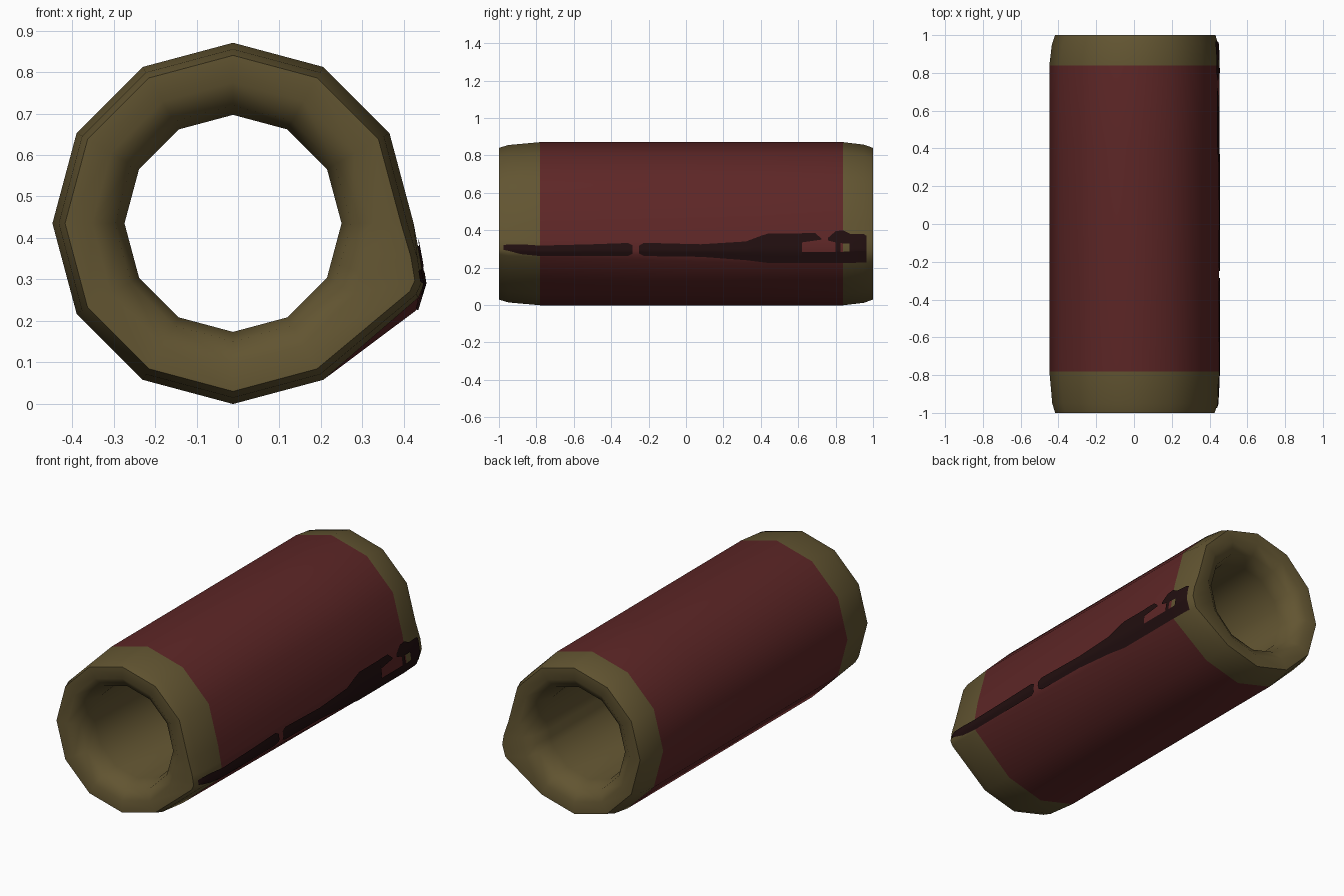
import bpy, bmesh, math

if "Cube" in bpy.data.objects:
    bpy.data.objects.remove(bpy.data.objects["Cube"])

CX, CZ, R = -0.012, 0.435, 0.436
R_IN = 0.262


def material(name, rgb):
    m = bpy.data.materials.new(name)
    m.diffuse_color = (*rgb, 1)
    m.use_nodes = True
    m.node_tree.nodes["Principled BSDF"].inputs["Base Color"].default_value = m.diffuse_color
    return m


olive = material("olive", (0.122, 0.090, 0.031))
red = material("dark red", (0.110, 0.0195, 0.0195))
dark = material("near black red", (0.0150, 0.0045, 0.0048))


def lerp(a, b, t):
    return a + (b - a) * t


# Outer rows: y, scale of the round part, scale of the ridge
ROWS = [(-1.0, 0.93, 0.95), (-0.95, 0.965, 0.985), (-0.78, 1, 1), (0.4, 1, 1),
        (0.84, 1, 1), (0.95, 0.97, 0.99), (1.0, 0.93, 0.96)]


def section(row):
    """Twelve-sided outline whose lower right corner is pulled into a ridge."""
    y, s, sr = row
    t = min(1, max(0, (y + 1) / 1.4))
    ridge = [(0.44, 0.35), (0.45, 0.29), (lerp(0.437, 0.43, t), lerp(0.262, 0.225, t))]
    pts = []
    for k in range(12):
        if k == 11:
            pts += [(CX + (x - CX) * sr, CZ + (z - CZ) * sr) for x, z in reversed(ridge)]
        else:
            a = math.radians(30 * k)
            pts.append((CX + R * s * math.cos(a), CZ + R * s * math.sin(a)))
    return pts


def inner(r):
    """Round bore outline with two extra points to match the ridge columns."""
    pts = [(CX + r * math.cos(math.radians(30 * k)), CZ + r * math.sin(math.radians(30 * k)))
           for k in range(12)]
    a, b = pts[11], pts[0]
    return pts + [(lerp(a[0], b[0], t), lerp(a[1], b[1], t)) for t in (0.3, 0.6)]


def finish(name, bm, mats, angle):
    me = bpy.data.meshes.new(name)
    bm.to_mesh(me)
    bm.free()
    for m in mats:
        me.materials.append(m)
    ob = bpy.data.objects.new(name, me)
    bpy.context.collection.objects.link(ob)
    bpy.ops.object.select_all(action='DESELECT')
    ob.select_set(True)
    bpy.context.view_layer.objects.active = ob
    bpy.ops.object.shade_smooth_by_angle(angle=math.radians(angle))
    return ob


# Hollow tube: outer skin, rounded rims and bore as one closed loop of rings
bm = bmesh.new()
loops = [(row[0], section(row)) for row in ROWS]
loops += [(y, inner(r)) for y, r in ((1.0, 0.34), (0.96, 0.285), (0.87, R_IN),
                                     (-0.87, R_IN), (-0.96, 0.285), (-1.0, 0.34))]
rings = [[bm.verts.new((x, y, z)) for x, z in pts] for y, pts in loops]
n = len(rings[0])
for i, ring in enumerate(rings):
    nxt = rings[(i + 1) % len(rings)]
    for j in range(n):
        k = (j + 1) % n
        f = bm.faces.new((ring[j], ring[k], nxt[k], nxt[j]))
        f.material_index = 1 if i in (2, 3) else 0   # red wrap between the end caps
bmesh.ops.recalc_face_normals(bm, faces=bm.faces)
finish("tube", bm, [olive, red], 55)


# Dark seam: thin plates that follow the ridge surface
def surface_x(y, z):
    for a, b in zip(ROWS, ROWS[1:]):
        if a[0] <= y <= b[0]:
            t = (y - a[0]) / (b[0] - a[0])
            side = [(lerp(p[0], q[0], t), lerp(p[1], q[1], t))
                    for p, q in zip(section(a), section(b))]
            break
    side = side[11:] + side[:2]
    z = max(z, side[0][1])
    for (x0, z0), (x1, z1) in zip(side, side[1:]):
        if z <= z1:
            return lerp(x0, x1, (z - z0) / (z1 - z0)), z
    return side[-1]


# Each band is a list of (y, bottom z, top z)
BANDS = [
    [(-0.975, 0.295, 0.32), (-0.95, 0.29, 0.325), (-0.88, 0.272, 0.325), (-0.78, 0.262, 0.318),
     (-0.5, 0.262, 0.325), (-0.31, 0.262, 0.332), (-0.285, 0.275, 0.32)],
    [(-0.25, 0.275, 0.318), (-0.225, 0.262, 0.333), (0.08, 0.258, 0.325),
     (0.32, 0.24, 0.34), (0.4, 0.23, 0.37), (0.44, 0.224, 0.383), (0.62, 0.222, 0.383)],
    [(0.62, 0.222, 0.285), (0.84, 0.222, 0.285), (0.95, 0.222, 0.29), (0.965, 0.225, 0.29)],
    [(0.62, 0.335, 0.385), (0.69, 0.345, 0.385), (0.725, 0.35, 0.355)],
    [(0.76, 0.345, 0.36), (0.80, 0.335, 0.395), (0.84, 0.33, 0.40), (0.88, 0.33, 0.38)],
    [(0.80, 0.28, 0.345), (0.825, 0.28, 0.345)],
    [(0.875, 0.28, 0.38), (0.95, 0.28, 0.38), (0.965, 0.28, 0.37)],
]
bm = bmesh.new()
STEPS = 8
for band in BANDS:
    cols = []
    for y, lo, hi in band:
        col = []
        for i in range(STEPS + 1):
            x, z = surface_x(y, lerp(lo, hi, i / STEPS))
            col.append(bm.verts.new((x + 0.005, y, z)))
        cols.append(col)
    for c, d in zip(cols, cols[1:]):
        for i in range(STEPS):
            bm.faces.new((c[i], d[i], d[i + 1], c[i + 1]))
finish("seam_stain", bm, [dark], 60)
